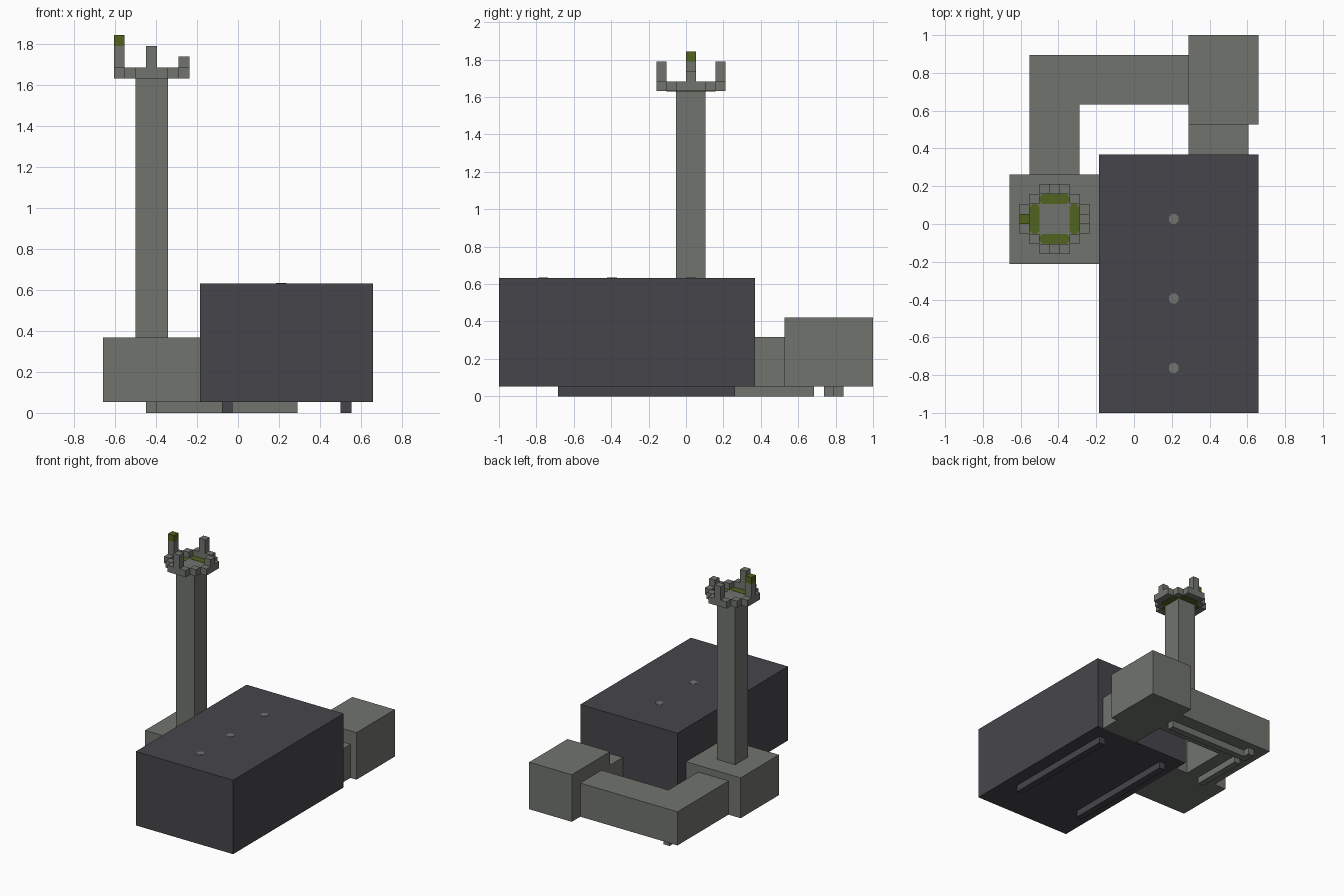
import bpy, bmesh

cube = bpy.data.objects.get("Cube")
if cube:
    bpy.data.objects.remove(cube, do_unlink=True)

U = 2 / 38                      # one block of the model's grid
X0, Y0 = -12.5, -19             # grid corner, in blocks


def material(name, rgb):
    m = bpy.data.materials.new(name)
    m.use_nodes = True
    m.diffuse_color = (*rgb, 1)
    m.node_tree.nodes["Principled BSDF"].inputs["Base Color"].default_value = (*rgb, 1)
    return m


GREY = material("warm_grey", (0.165, 0.177, 0.155))
DARK = material("charcoal", (0.062, 0.060, 0.069))
OLIVE = material("olive_green", (0.080, 0.127, 0.013))


def prism(name, outline, z0, z1, mat):
    """Extrude a counter-clockwise outline, all in grid blocks."""
    bm = bmesh.new()
    base = bm.faces.new([bm.verts.new(((x + X0) * U, (y + Y0) * U, z0 * U)) for x, y in outline])
    top = bmesh.ops.extrude_face_region(bm, geom=[base])["geom"]
    bmesh.ops.translate(bm, vec=(0, 0, (z1 - z0) * U),
                        verts=[v for v in top if isinstance(v, bmesh.types.BMVert)])
    bmesh.ops.recalc_face_normals(bm, faces=bm.faces)
    me = bpy.data.meshes.new(name)
    bm.to_mesh(me)
    bm.free()
    me.materials.append(mat)
    ob = bpy.data.objects.new(name, me)
    bpy.context.collection.objects.link(ob)
    return ob


def box(name, x, y, z, mat=GREY):
    return prism(name, [(x[0], y[0]), (x[1], y[0]), (x[1], y[1]), (x[0], y[1])], *z, mat)


def plate(name, x, y, z, mat):
    """Thin painted plate with clipped corners."""
    c = 0.29
    (a, b), (d, e) = x, y
    return prism(name, [(a + c, d), (b - c, d), (b, d + c), (b, e - c),
                        (b - c, e), (a + c, e), (a, e - c), (a, d + c)], *z, mat)


# Main housing, its runners and the roof studs
box("main_housing", (9, 25), (0, 26), (1, 12), DARK)
for x in (11, 22):
    box("housing_runner", (x, x + 1), (6, 24), (0, 1), DARK)
for y in (4, 11, 19):
    plate("roof_stud", (16, 17), (y, y + 1), (12, 12.04), GREY)

# Rear unit, connector and bent duct
box("rear_unit", (18, 25), (29, 38), (1, 8))
box("connector", (18, 24), (26, 29), (1, 6))
prism("bent_duct", [(2, 24), (7, 24), (7, 31), (18, 31), (18, 36), (2, 36)], 1, 6, GREY)
box("duct_side_runner", (4, 5), (24, 32), (0, 1))
prism("duct_back_runner", [(4, 33), (18, 33), (18, 34), (5, 34), (5, 35), (4, 35)], 0, 1, GREY)

# Chimney
box("chimney_base", (0, 9), (15, 24), (1, 7))
box("chimney_stack", (3, 6), (18, 21), (7, 31))

# Crown floor: a cross-shaped sheet with olive panels above and below
prism("crown_floor", [(3, 17), (6, 17), (6, 18), (7, 18), (7, 21), (6, 21),
                      (6, 22), (3, 22), (3, 21), (2, 21), (2, 18), (3, 18)], 31, 31.08, GREY)
for z in ((31.08, 31.12), (30.96, 31)):
    for k in (0, 4):
        plate("floor_panel", (2 + k, 3 + k), (18, 21), z, OLIVE)
        plate("floor_panel", (3, 6), (17 + k, 18 + k), z, OLIVE)

# Crown rim: four bars and four corner blocks
for k in (0, 6):
    box("rim_bar", (1 + k, 2 + k), (18, 21), (31, 32))
    box("rim_bar", (3, 6), (16 + k, 17 + k), (31, 32))
for x in (2, 6):
    for y in (17, 21):
        box("rim_corner", (x, x + 1), (y, y + 1), (31, 32))

# Crown prongs
for x, y, top in ((1, 19, 34), (7, 19, 33), (4, 16, 34), (4, 22, 34)):
    box("crown_prong", (x, x + 1), (y, y + 1), (32, top))
box("prong_tip", (1, 2), (19, 20), (34, 35), OLIVE)
